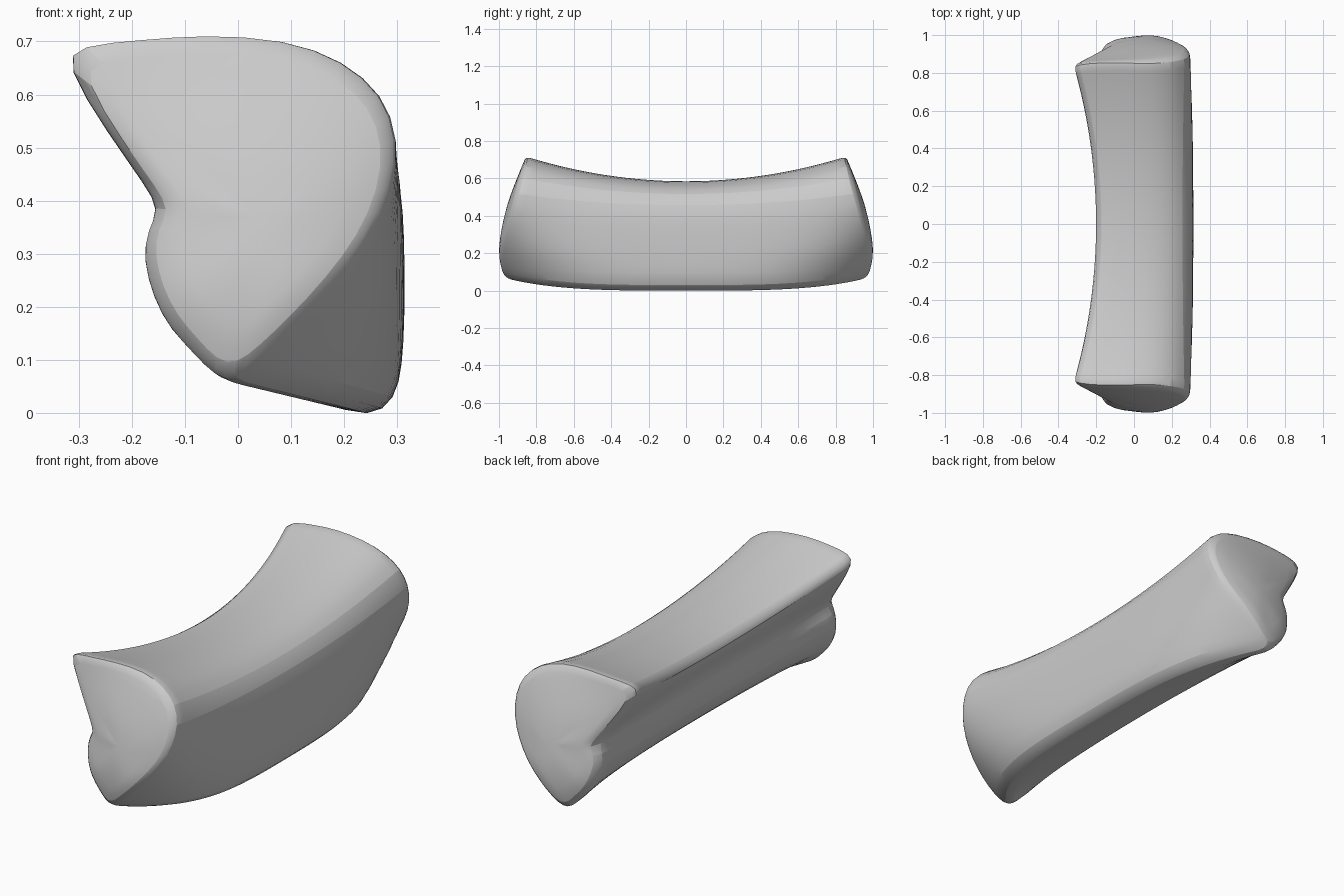
import bpy, bmesh

# Cross-section points: mid x, mid z, end x, end z, end y (end at +y and -y)
PTS = [
    (-0.212, 0.535, -0.335, 0.665, 0.825), (-0.18, 0.572, -0.31, 0.70, 0.85),
    (-0.09, 0.580, -0.18, 0.71, 0.86), (0.00, 0.585, -0.07, 0.72, 0.86),
    (0.11, 0.580, 0.09, 0.712, 0.85), (0.20, 0.555, 0.20, 0.67, 0.86),
    (0.26, 0.52, 0.275, 0.605, 0.875), (0.30, 0.46, 0.304, 0.52, 0.895),
    (0.312, 0.38, 0.292, 0.425, 0.925), (0.314, 0.28, 0.25, 0.33, 0.95),
    (0.314, 0.18, 0.182, 0.24, 0.968), (0.31, 0.09, 0.108, 0.16, 0.972),
    (0.297, 0.025, 0.04, 0.095, 0.968), (0.25, -0.012, -0.01, 0.055, 0.955),
    (0.16, 0.020, -0.05, 0.065, 0.945), (0.075, 0.05, -0.09, 0.11, 0.94),
    (-0.005, 0.09, -0.135, 0.16, 0.935), (-0.06, 0.15, -0.165, 0.22, 0.92),
    (-0.10, 0.22, -0.183, 0.29, 0.90), (-0.11, 0.29, -0.175, 0.345, 0.89),
    (-0.105, 0.345, -0.15, 0.385, 0.88), (-0.125, 0.40, -0.178, 0.43, 0.865),
    (-0.17, 0.47, -0.25, 0.53, 0.84),
]
STEPS = [0, 0.15, 0.3, 0.45, 0.58, 0.7, 0.8, 0.88, 0.95, 1.0]
CX, CZ = 0.04, 0.37


def face_y(x, z):
    """Depth of the gently domed end face."""
    prof = [(0.0, 0.965), (0.1, 0.99), (0.22, 1.005), (0.4, 0.974),
            (0.5, 0.945), (0.6, 0.905), (0.75, 0.845)]
    for (a, ya), (b, yb) in zip(prof, prof[1:]):
        if a <= z <= b:
            y = ya + (yb - ya) * (z - a) / (b - a)
            break
    low = max(0.0, min(1.0, (0.75 - z) / 0.4))
    return y - 0.85 * low * (x - 0.07) ** 2


def shaft_ring(s):
    """One lofted ring; lower right corner keeps its shape until near the end."""
    t, ring = abs(s), []
    for i, (mx, mz, ex, ez, ey) in enumerate(PTS):
        w = t ** (4.5 if 8 <= i <= 10 else 3.6 if 11 <= i <= 15 else 2)
        y = ey * t * (1 if s > 0 else -1)
        ring.append((mx + (ex - mx) * w, y, mz + (ez - mz) * w))
    return ring


def cap_ring(k, sign):
    ring = []
    for _, _, ex, ez, _ in PTS:
        x, z = CX + (ex - CX) * k, CZ + (ez - CZ) * k
        ring.append((x, sign * face_y(x, z), z))
    return ring


# Rings from the front cap through the shaft to the back cap
rings = [cap_ring(k, -1) for k in (0.35, 0.68, 0.91)]
rings += [shaft_ring(-s) for s in reversed(STEPS[1:])]
rings += [shaft_ring(s) for s in STEPS]
rings += [cap_ring(k, 1) for k in (0.91, 0.68, 0.35)]

bm = bmesh.new()
loops = [[bm.verts.new(p) for p in r] for r in rings]
n = len(PTS)
for a, b in zip(loops, loops[1:]):
    for i in range(n):
        j = (i + 1) % n
        bm.faces.new((a[i], a[j], b[j], b[i]))
for loop, sign in ((loops[0], -1), (loops[-1], 1)):
    c = bm.verts.new((CX, sign * face_y(CX, CZ), CZ))
    for i in range(n):
        bm.faces.new((loop[i], loop[(i + 1) % n], c))
bmesh.ops.recalc_face_normals(bm, faces=bm.faces)

mesh = bpy.data.meshes.new("bone")
bm.to_mesh(mesh)
bm.free()
bone = bpy.data.objects.new("bone", mesh)
bpy.context.collection.objects.link(bone)

# Soften the worn edges
sub = bone.modifiers.new("soften", 'SUBSURF')
sub.levels = sub.render_levels = 1
bpy.context.view_layer.objects.active = bone
bone.select_set(True)
bpy.ops.object.shade_smooth_by_angle(angle=0.35)
